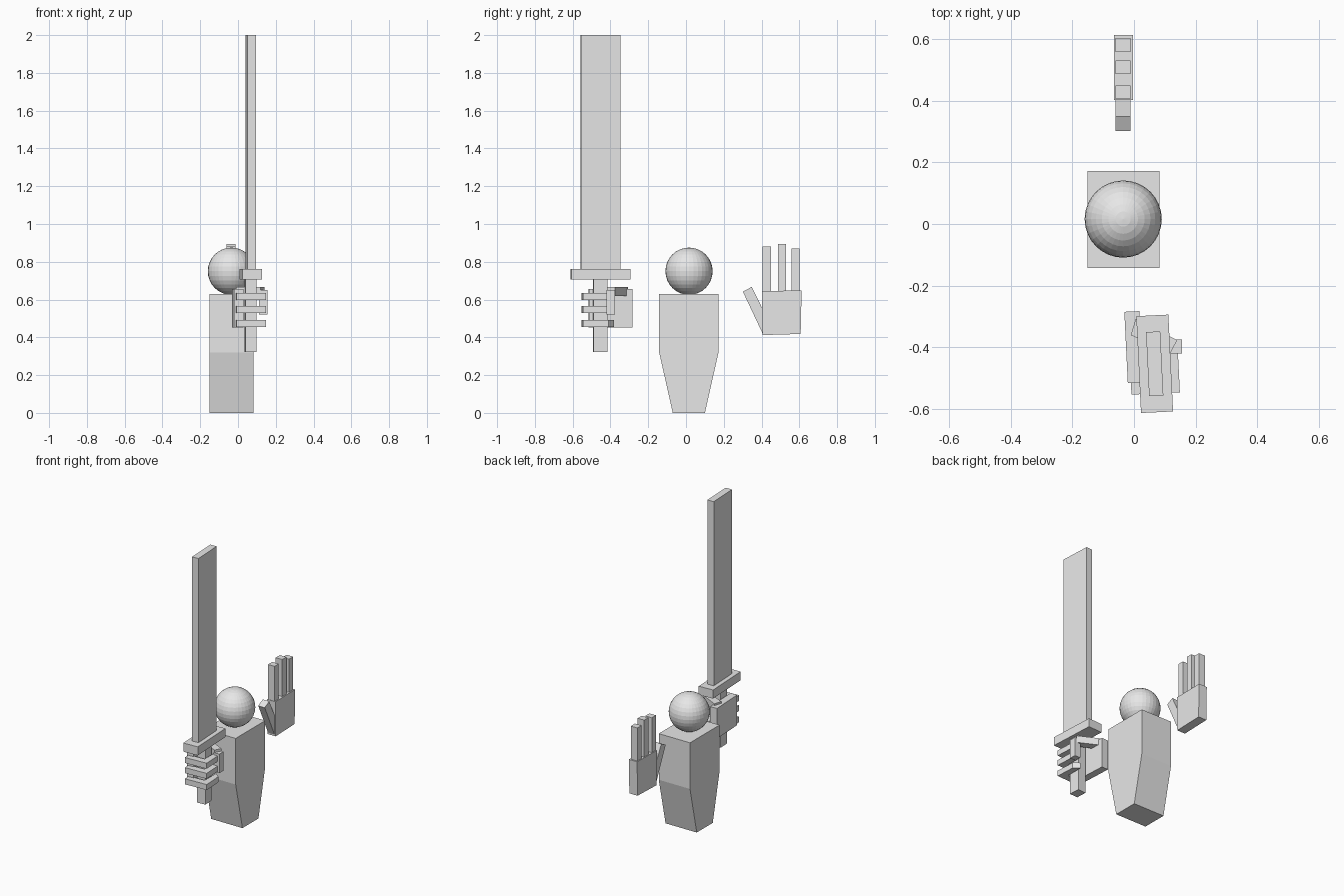
import bpy, bmesh, math
from mathutils import Matrix, Vector

if "Cube" in bpy.data.objects:
    bpy.data.objects.remove(bpy.data.objects["Cube"])

grey = bpy.data.materials.new("light_grey")
grey.diffuse_color = (0.8, 0.8, 0.8, 1)
grey.use_nodes = True
grey.node_tree.nodes["Principled BSDF"].inputs["Base Color"].default_value = grey.diffuse_color

# Frame of the slightly turned sword and the hand that grips it
GRIP = Matrix.Translation((0.067, -0.453, 0)) @ Matrix.Rotation(math.radians(2.8), 4, 'Z')


def finish(name, bm, frame=Matrix()):
    bm.transform(frame)
    bmesh.ops.recalc_face_normals(bm, faces=bm.faces)
    mesh = bpy.data.meshes.new(name)
    bm.to_mesh(mesh)
    bm.free()
    mesh.materials.append(grey)
    bpy.context.collection.objects.link(bpy.data.objects.new(name, mesh))


def prism(name, profile, axis, lo, hi, frame=Matrix()):
    """Extrude a 2D profile along x (profile in y, z) or z (profile in x, y)."""
    bm = bmesh.new()
    place = (lambda a, b: (lo, a, b)) if axis == 'x' else (lambda a, b: (a, b, lo))
    face = bm.faces.new([bm.verts.new(place(a, b)) for a, b in profile])
    geom = bmesh.ops.extrude_face_region(bm, geom=[face])["geom"]
    step = Vector((hi - lo, 0, 0)) if axis == 'x' else Vector((0, 0, hi - lo))
    bmesh.ops.translate(bm, vec=step, verts=[g for g in geom if isinstance(g, bmesh.types.BMVert)])
    finish(name, bm, frame)


def box(name, x, y, z, frame=Matrix()):
    prism(name, [(x[0], y[0]), (x[1], y[0]), (x[1], y[1]), (x[0], y[1])], 'z', *z, frame)


# Body, tapering towards the base in side view
prism("body", [(-0.07, 0), (0.10, 0), (0.172, 0.32), (0.172, 0.63), (-0.142, 0.63), (-0.142, 0.32)],
      'x', -0.15, 0.082)

# Head
bm = bmesh.new()
bmesh.ops.create_uvsphere(bm, u_segments=32, v_segments=16, radius=0.125)
finish("head", bm, Matrix.Translation((-0.035, 0.016, 0.75)))

# Open hand
prism("open_palm", [(0.405, 0.412), (0.607, 0.418), (0.612, 0.648), (0.402, 0.645)], 'x', -0.065, -0.004)
for i, (y, top) in enumerate([(0.427, 0.88), (0.508, 0.895), (0.58, 0.87)]):
    box(f"open_finger_{i + 1}", (-0.06, -0.012), (y - 0.022, y + 0.022), (0.63, top))
prism("open_thumb", [(0.408, 0.415), (0.301, 0.642), (0.348, 0.667), (0.408, 0.545)], 'x', -0.06, -0.012)

# Sword
box("blade", (-0.023, 0.023), (-0.104, 0.104), (0.75, 2.0), GRIP)
box("guard", (-0.052, 0.052), (-0.157, 0.157), (0.705, 0.763), GRIP)
box("handle", (-0.03, 0.03), (-0.037, 0.037), (0.322, 0.71), GRIP)

# Gripping hand: palm plate, fingers curled round the handle
box("grip_palm", (-0.09, -0.041), (-0.058, 0.173), (0.452, 0.655), GRIP)
curl = [(-0.08, -0.096), (0.077, -0.096), (0.077, 0.038), (0.04, 0.07), (0.034, -0.05), (-0.08, -0.05)]
for i, z in enumerate((0.455, 0.53, 0.598)):
    prism(f"grip_finger_{i + 1}", curl, 'z', z, z + 0.037, GRIP)

# Gripping thumb: slanted base and a tip turned downwards
prism("grip_thumb_base", [(-0.01, -0.36), (0.005, -0.308), (0.14, -0.376), (0.118, -0.418)], 'z', 0.62, 0.667)
box("grip_thumb_tip", (0.112, 0.155), (-0.42, -0.375), (0.522, 0.65))
